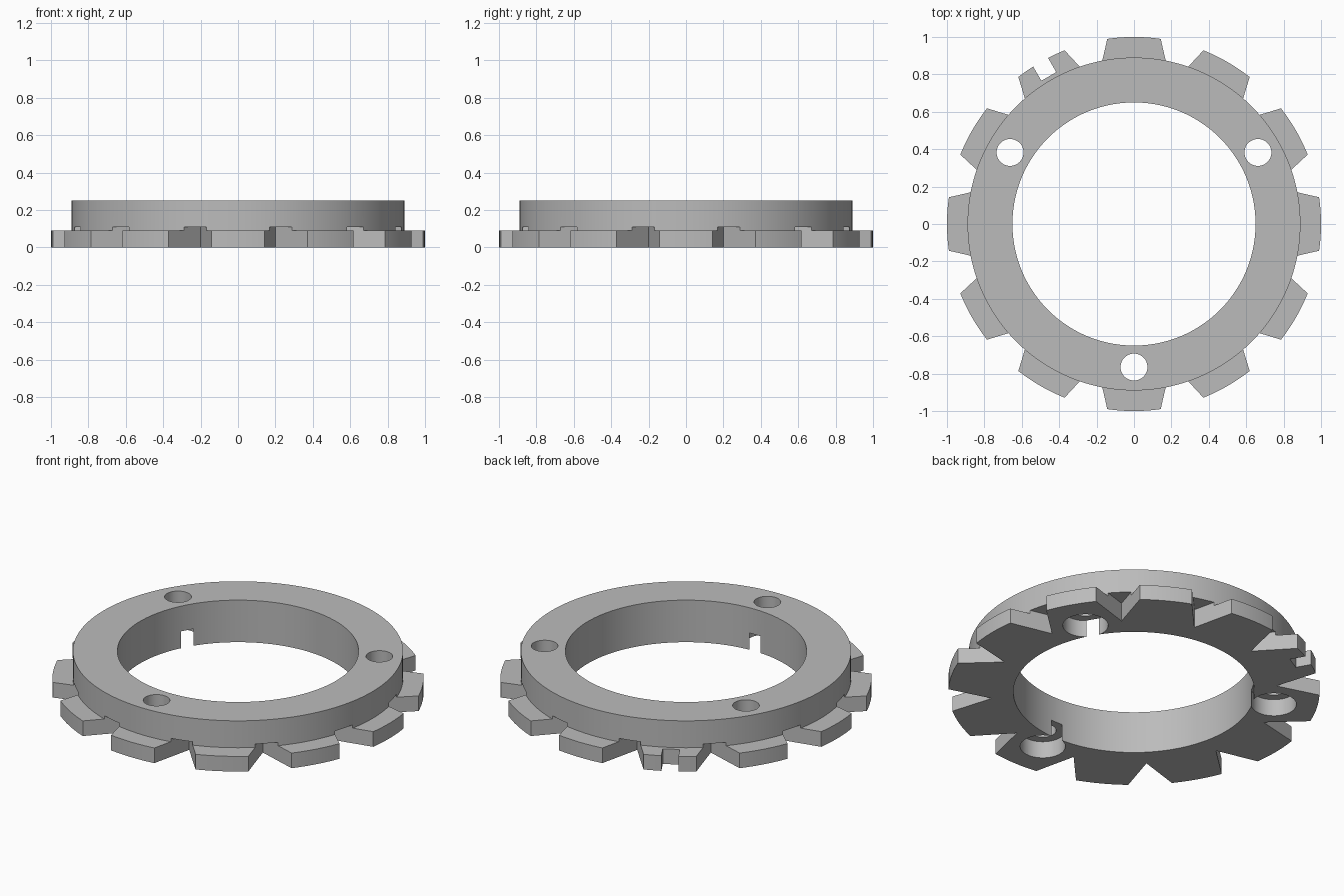
import bpy
import bmesh
from math import radians, tau, cos, sin
from mathutils import Matrix

cube = bpy.data.objects.get("Cube")
if cube:
    bpy.data.objects.remove(cube, do_unlink=True)

SEGMENTS = 144
TEETH = 12

steel = bpy.data.materials.new("grey_metal")
steel.use_nodes = True
steel.diffuse_color = (0.5, 0.5, 0.5, 1)
steel.node_tree.nodes["Principled BSDF"].inputs["Base Color"].default_value = (0.5, 0.5, 0.5, 1)


def finish(name, bm):
    bmesh.ops.recalc_face_normals(bm, faces=bm.faces)
    mesh = bpy.data.meshes.new(name)
    bm.to_mesh(mesh)
    bm.free()
    mesh.materials.append(steel)
    obj = bpy.data.objects.new(name, mesh)
    bpy.context.collection.objects.link(obj)
    return obj


def lathe(name, profile):
    """Revolve a closed radius/height profile around z."""
    bm = bmesh.new()
    verts = [bm.verts.new((r, 0, z)) for r, z in profile]
    edges = [bm.edges.new((v, verts[i - 1])) for i, v in enumerate(verts)]
    bmesh.ops.spin(bm, geom=verts + edges, axis=(0, 0, 1), cent=(0, 0, 0),
                   angle=tau, steps=SEGMENTS, use_merge=True)
    bmesh.ops.remove_doubles(bm, verts=bm.verts, dist=1e-5)
    return finish(name, bm)


def prism(name, outline, top, angle):
    """Extrude an outline up from below the base, turned about z."""
    bm = bmesh.new()
    face = bm.faces.new([bm.verts.new((x, y, -0.1)) for x, y in outline])
    up = bmesh.ops.extrude_face_region(bm, geom=[face])["geom"]
    bmesh.ops.translate(bm, vec=(0, 0, top + 0.1),
                        verts=[v for v in up if isinstance(v, bmesh.types.BMVert)])
    bmesh.ops.rotate(bm, verts=bm.verts, cent=(0, 0, 0),
                     matrix=Matrix.Rotation(radians(angle), 3, "Z"))
    return finish(name, bm)


def circle(distance, radius, count=48):
    return [(distance + radius * cos(tau * i / count), radius * sin(tau * i / count))
            for i in range(count)]


# Stepped ring: tall collar with a wide low flange
ring = lathe("toothed_ring", [(0.65, 0), (1, 0), (1, 0.09),
                              (0.89, 0.09), (0.89, 0.25), (0.65, 0.25)])

# V-shaped gaps that leave the teeth, cutting slightly into the collar
gap = [(0.77, 0), (1.1, -0.175), (1.1, 0.175)]
cutters = [prism("tooth_gap_cutter", gap, 0.11, 360 * (i + 0.5) / TEETH)
           for i in range(TEETH)]

# Square index slot in one tooth
slot = [(0.911, -0.046), (1.1, -0.046), (1.1, 0.046), (0.911, 0.046)]
cutters.append(prism("index_slot_cutter", slot, 0.2, 120))

# Bolt holes with counterbores underneath
for angle in (30, 150, 270):
    cutters.append(prism("counterbore_cutter", circle(0.765, 0.122), 0.1, angle))
    cutters.append(prism("bolt_hole_cutter", circle(0.765, 0.072), 0.4, angle))

for cutter in cutters:
    cutter.hide_render = True
    mod = ring.modifiers.new(cutter.name, "BOOLEAN")
    mod.operation = "DIFFERENCE"
    mod.solver = "EXACT"
    mod.object = cutter

# Bake the cuts and drop the cutters
bpy.context.view_layer.update()
baked = bpy.data.meshes.new_from_object(
    ring.evaluated_get(bpy.context.evaluated_depsgraph_get()))
ring.modifiers.clear()
ring.data = baked
ring.data.name = "toothed_ring"
for cutter in cutters:
    bpy.data.objects.remove(cutter, do_unlink=True)

# Smooth the curved walls and keep the edges crisp
bpy.ops.object.select_all(action="DESELECT")
ring.select_set(True)
bpy.context.view_layer.objects.active = ring
bpy.ops.object.shade_smooth_by_angle(angle=radians(25))
